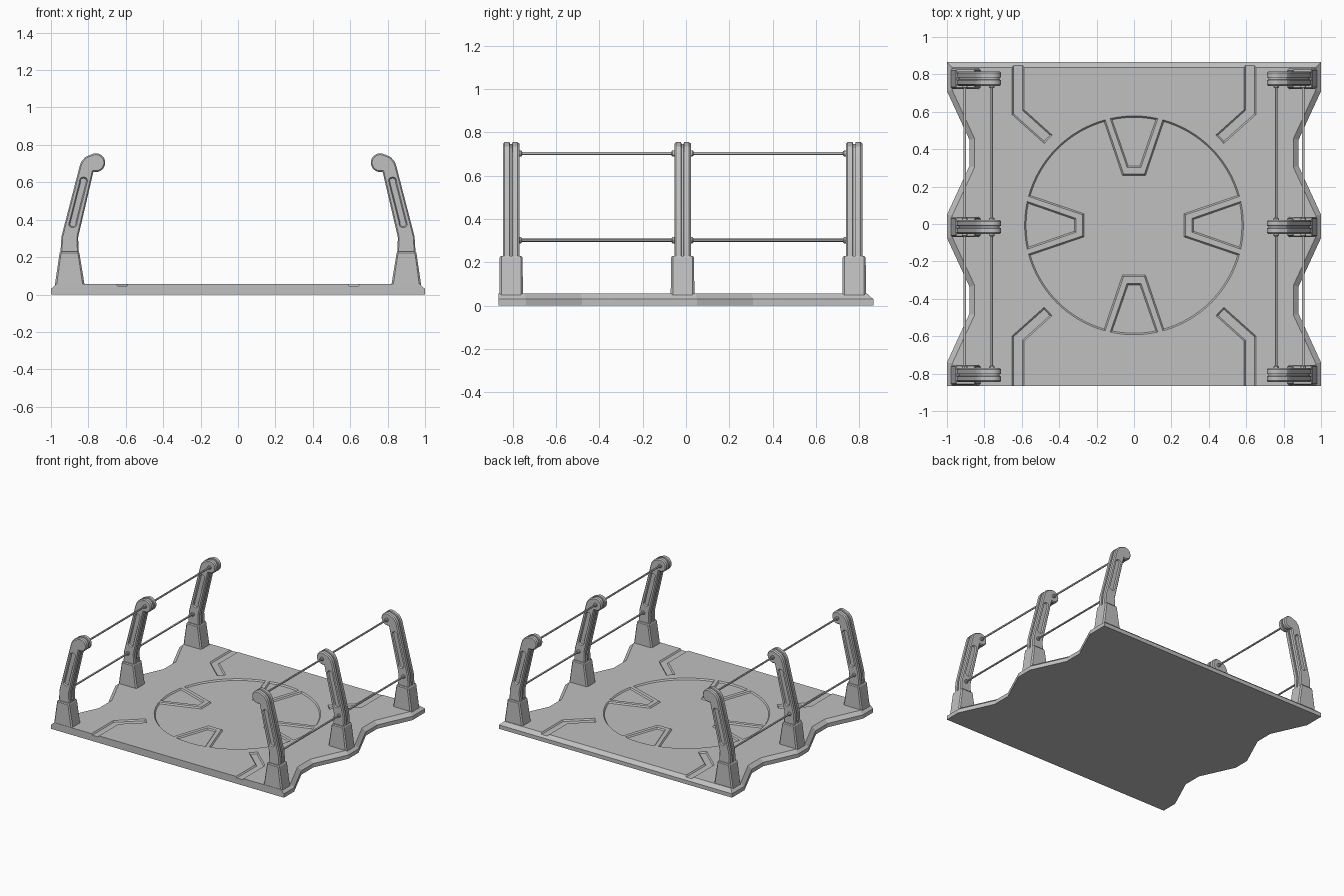
import bpy, bmesh, math
from mathutils import Vector

if "Cube" in bpy.data.objects:
    bpy.data.objects.remove(bpy.data.objects["Cube"], do_unlink=True)

grey = bpy.data.materials.new("plain_grey")
grey.use_nodes = True
colour = (0.53, 0.53, 0.53, 1)
grey.diffuse_color = colour
grey.node_tree.nodes["Principled BSDF"].inputs["Base Color"].default_value = colour

POST_Y = (-0.808, -0.016, 0.777)
TOP = 0.055


def ccw(pts):
    area = sum(a[0] * b[1] - b[0] * a[1] for a, b in zip(pts, pts[1:] + pts[:1]))
    return pts if area > 0 else pts[::-1]


def inset(pts, dist):
    """Move each edge of a counter-clockwise outline inwards (one distance or one per edge)."""
    n = len(pts)
    d = dist if isinstance(dist, list) else [dist] * n
    normals = []
    for i in range(n):
        e = (Vector(pts[(i + 1) % n]) - Vector(pts[i])).normalized()
        normals.append(Vector((-e.y, e.x)))
    out = []
    for i, p in enumerate(pts):
        a, b = normals[i - 1], normals[i]
        det = a.x * b.y - a.y * b.x
        if abs(det) < 0.001:
            move = b * d[i]
        else:
            move = Vector((d[i - 1] * b.y - d[i] * a.y, a.x * d[i] - b.x * d[i - 1])) / det
        out.append((p[0] + move.x, p[1] + move.y))
    return out


def loft(bm, rings, axis="z"):
    """Closed skin through matching outlines, each at its own level along the axis."""
    loops = []
    for pts, level in rings:
        loops.append([bm.verts.new((u, v, level) if axis == "z" else (u, level, v)) for u, v in pts])
    n = len(loops[0])
    for lo, hi in zip(loops, loops[1:]):
        for i in range(n):
            j = (i + 1) % n
            bm.faces.new((lo[i], lo[j], hi[j], hi[i]))
    bm.faces.new(loops[0][::-1])
    bm.faces.new(loops[-1])


def finish(name, bm, y=0.0, mirror=False, smooth=False):
    bmesh.ops.recalc_face_normals(bm, faces=bm.faces[:])
    mesh = bpy.data.meshes.new(name)
    bm.to_mesh(mesh)
    bm.free()
    mesh.materials.append(grey)
    return place(name, mesh, y, mirror, smooth)


def place(name, mesh, y=0.0, mirror=False, smooth=False):
    ob = bpy.data.objects.new(name, mesh)
    bpy.context.collection.objects.link(ob)
    ob.location.y = y
    select(ob)
    if smooth:
        bpy.ops.object.shade_smooth_by_angle(angle=math.radians(30))
    if mirror:
        ob.modifiers.new("other_side", "MIRROR")
    return ob


def select(ob):
    bpy.ops.object.select_all(action="DESELECT")
    ob.select_set(True)
    bpy.context.view_layer.objects.active = ob


def carve(ob, cutter):
    cutter.hide_render = True
    mod = ob.modifiers.new("carve", "BOOLEAN")
    mod.object = cutter
    mod.solver = "EXACT"
    select(ob)
    bpy.ops.object.modifier_apply(modifier=mod.name)
    bpy.data.objects.remove(cutter, do_unlink=True)


def arc(cx, cy, r, a0, a1, steps):
    angles = [math.radians(a0 + (a1 - a0) * i / steps) for i in range(steps + 1)]
    return [(cx + r * math.cos(a), cy + r * math.sin(a)) for a in angles]


# Floor plate: notched sides, chamfered rim except along the front
right = [(1, -0.865), (1, -0.74), (0.88, -0.48), (0.88, -0.335), (1, -0.075),
         (1, 0.05), (0.88, 0.31), (0.88, 0.45), (1, 0.71), (1, 0.865)]
outline = right + [(-x, y) for x, y in reversed(right)]
rim = inset(outline, [0.028] * (len(outline) - 1) + [0.0])
bm = bmesh.new()
loft(bm, [(outline, 0), (outline, 0.03), (rim, TOP)])
plate = finish("floor_plate", bm)

# Shallow recesses: notched disc, four wedges, four bent channels
MID, R = -0.007, 0.585


def spin(pts, quarter):
    for _ in range(quarter):
        pts = [(-y, x) for x, y in pts]
    return pts


disc, recesses = [], []
for q in range(4):
    notch = [(0.275, -0.056), (0.275, 0.056)]
    disc += spin(notch + arc(0, 0, R, 15.3, 74.7, 16), q)
    recesses.append(spin([(0.31, 0.037), (0.31, -0.037)] + arc(0, 0, R, -12.6, 12.6, 6), q))
recesses.append(disc)
channel = [(0.652, 0.95), (0.652, 0.592), (0.48, 0.438), (0.438, 0.483), (0.588, 0.618), (0.588, 0.95)]
for sx in (-1, 1):
    for sy in (-1, 1):
        recesses.append([(sx * x, sy * y) for x, y in channel])
bm = bmesh.new()
for pts in recesses:
    pts = ccw([(x, y + MID) for x, y in pts])
    loft(bm, [(inset(pts, 0.008), TOP - 0.01), (pts, TOP), (pts, TOP + 0.03)])
carve(plate, finish("recess_cutter", bm))


# Post foot: tapered block with chamfered corners
def chamfered_box(x0, x1, h, c):
    return [(x0 + c, -h), (x1 - c, -h), (x1, -h + c), (x1, h - c),
            (x1 - c, h), (x0 + c, h), (x0, h - c), (x0, -h + c)]


bm = bmesh.new()
foot_top = chamfered_box(0.848, 0.954, 0.053, 0.008)
loft(bm, [(chamfered_box(0.816, 0.983, 0.055, 0.01), 0.025), (foot_top, 0.222),
          (inset(foot_top, 0.005), 0.229)])
foot = finish("post_foot_1", bm, POST_Y[0], mirror=True)

# Post arm: leaning profile with a round head, chamfered faces and a groove round the rim
profile = [(0.85, 0.2), (0.951, 0.2), (0.944, 0.31), (0.847, 0.685), (0.838, 0.71), (0.817, 0.735)]
profile += arc(0.76, 0.705, 0.05, 62, 285, 16) + [(0.855, 0.305)]
slim, core = inset(profile, 0.007), inset(profile, 0.008)
H, G = 0.038, 0.007
bm = bmesh.new()
loft(bm, [(slim, -H), (profile, -H + 0.008), (profile, -G), (core, -G + 0.002),
          (core, G - 0.002), (profile, G), (profile, H - 0.008), (slim, H)], "y")
arm = finish("post_arm_1", bm, 0)

# Long slot sunk into both faces of the arm
slot = arc(0.826, 0.605, 0.023, -14, 166, 10) + arc(0.883, 0.38, 0.023, 166, 346, 10)
bm = bmesh.new()
for s in (-1, 1):
    loft(bm, [(inset(slot, 0.006), s * (H - 0.01)), (slot, s * H), (slot, s * (H + 0.02))], "y")
carve(arm, finish("slot_cutter", bm))
arm.location.y = POST_Y[0]
select(arm)
bpy.ops.object.shade_smooth_by_angle(angle=math.radians(25))
arm.modifiers.new("other_side", "MIRROR")

for i in (1, 2):
    place("post_foot_%d" % (i + 1), foot.data, POST_Y[i], mirror=True)
    place("post_arm_%d" % (i + 1), arm.data, POST_Y[i], mirror=True)

# Rails between the posts, with a collar where each meets an arm
for name, x, z in (("upper", 0.76, 0.703), ("lower", 0.905, 0.302)):
    bm = bmesh.new()
    ring = arc(x, z, 0.007, 0, 330, 11)
    loft(bm, [(ring, POST_Y[0]), (ring, POST_Y[2])], "y")
    finish(name + "_rail", bm, mirror=True, smooth=True)
    bm = bmesh.new()
    wide = arc(x, z, 0.014, 0, 330, 11)
    for y, s in ((POST_Y[0], 1), (POST_Y[1], -1), (POST_Y[1], 1), (POST_Y[2], -1)):
        loft(bm, [(wide, y + s * (H - 0.01)), (wide, y + s * (H + 0.008)),
                  (inset(wide, 0.004), y + s * (H + 0.013))], "y")
    finish(name + "_rail_collars", bm, mirror=True, smooth=True)
